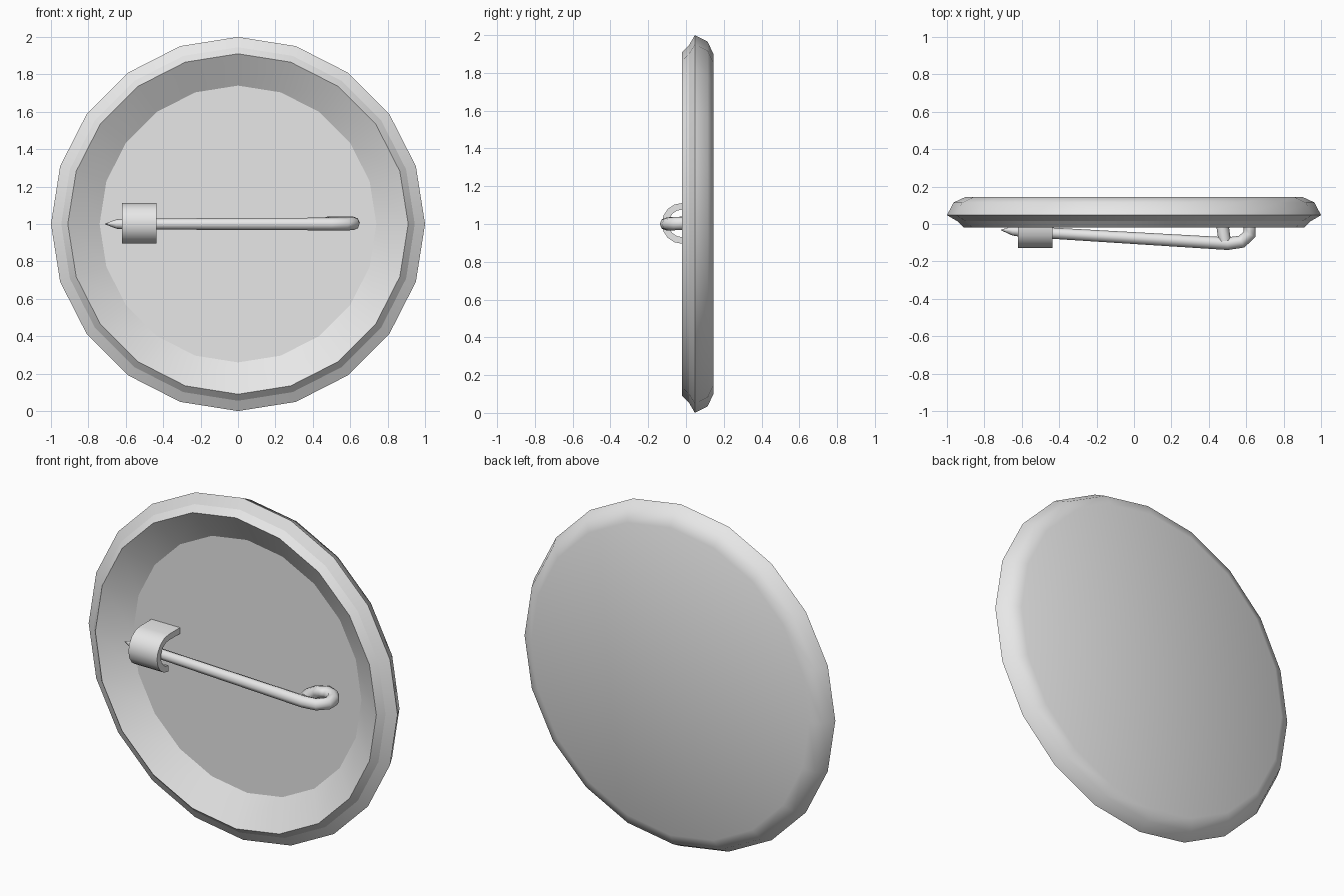
import bpy
import bmesh
from math import sin, cos, tau, radians

cube = bpy.data.objects.get("Cube")
if cube:
    bpy.data.objects.remove(cube, do_unlink=True)

SIDES = 20
CENTRE_Z = 1.0

metal = bpy.data.materials.new("plain grey metal")
metal.use_nodes = True
GREY = (0.8, 0.8, 0.8, 1)
metal.diffuse_color = GREY
for node in metal.node_tree.nodes:
    if node.type == "BSDF_PRINCIPLED":
        node.inputs["Base Color"].default_value = GREY


def add_object(name, bm):
    bmesh.ops.recalc_face_normals(bm, faces=bm.faces)
    mesh = bpy.data.meshes.new(name)
    bm.to_mesh(mesh)
    bm.free()
    mesh.materials.append(metal)
    obj = bpy.data.objects.new(name, mesh)
    bpy.context.collection.objects.link(obj)
    return obj


def shade(obj, angle):
    bpy.ops.object.select_all(action="DESELECT")
    obj.select_set(True)
    bpy.context.view_layer.objects.active = obj
    bpy.ops.object.shade_smooth_by_angle(angle=radians(angle))


# Badge shell: (radius, y, crisp ring) from the recessed floor round to the back
profile = [(0.74, 0.085, True), (0.91, -0.02, True), (0.945, 0.015, True),
           (1.0, 0.047, True), (0.965, 0.115, False), (0.9, 0.145, False)]
bm = bmesh.new()
rings = []
for r, y, crisp in profile:
    rings.append([bm.verts.new((r * sin(tau * i / SIDES), y, CENTRE_Z + r * cos(tau * i / SIDES)))
                  for i in range(SIDES)])
for a, b in zip(rings, rings[1:]):
    for i in range(SIDES):
        j = (i + 1) % SIDES
        bm.faces.new((a[i], a[j], b[j], b[i]))
bm.faces.new(rings[0])
bm.faces.new(rings[-1])
for face in bm.faces:
    face.smooth = True
for ring, (r, y, crisp) in zip(rings, profile):
    for i in range(SIDES):
        bm.edges.get((ring[i], ring[(i + 1) % SIDES])).smooth = not crisp
add_object("badge_shell", bm)


# Pin catch: a bent strip, fixed to the floor at the top and open below
def strip_outline(radius):
    points = [(0.085, radius)]
    points += [(-0.02 - radius * sin(tau * k / 16), radius * cos(tau * k / 16))
               for k in range(9)]
    return points


bm = bmesh.new()
outer, inner = strip_outline(0.108), strip_outline(0.073)
sections = []
for x in (-0.62, -0.435):
    sections.append([[bm.verts.new((x, y, 1.003 + z)) for y, z in line]
                     for line in (outer, inner)])
(lo, li), (ro, ri) = sections
for k in range(len(outer) - 1):
    for a, b in ((lo, ro), (ri, li), (li, lo), (ro, ri)):
        bm.faces.new((a[k], a[k + 1], b[k + 1], b[k]))
for k in (0, -1):
    bm.faces.new((lo[k], ro[k], ri[k], li[k]))
shade(add_object("pin_catch", bm), 35)

# Pin: tapered tip, slanted shaft and a coil that touches the floor
path = [(-0.71, -0.032, 1.0, 0.002), (-0.65, -0.036, 1.0, 0.025),
        (-0.61, -0.039, 1.0, 0.029), (0.5, -0.105, 1.0, 0.034),
        (0.575, -0.095, 1.0, 0.034), (0.618, -0.055, 1.002, 0.035),
        (0.618, -0.005, 1.004, 0.035), (0.59, 0.035, 1.005, 0.035),
        (0.54, 0.055, 1.005, 0.035), (0.49, 0.03, 1.005, 0.035),
        (0.475, -0.02, 1.005, 0.034), (0.485, -0.09, 1.003, 0.033)]
curve = bpy.data.curves.new("pin", "CURVE")
curve.dimensions = "3D"
curve.bevel_depth = 1.0
curve.bevel_resolution = 2
curve.use_fill_caps = True
spline = curve.splines.new("POLY")
spline.points.add(len(path) - 1)
for point, (x, y, z, r) in zip(spline.points, path):
    point.co = (x, y, z, 1)
    point.radius = r
curve.materials.append(metal)
pin = bpy.data.objects.new("pin", curve)
bpy.context.collection.objects.link(pin)
bpy.ops.object.select_all(action="DESELECT")
pin.select_set(True)
bpy.context.view_layer.objects.active = pin
bpy.ops.object.convert(target="MESH")
shade(bpy.context.view_layer.objects.active, 50)
